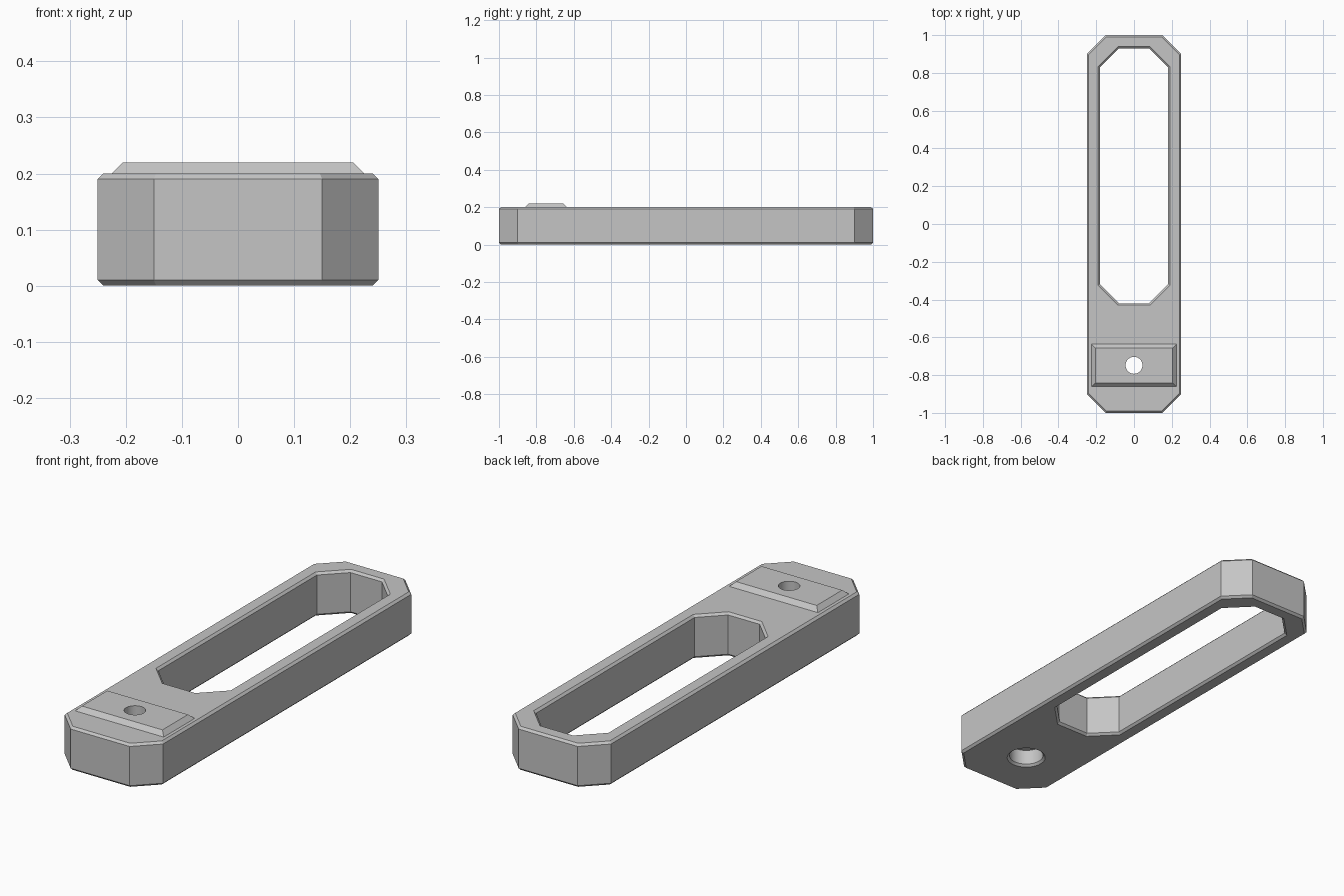
import bpy, bmesh, math

if "Cube" in bpy.data.objects:
    bpy.data.objects.remove(bpy.data.objects["Cube"])

grey = bpy.data.materials.new("light grey")
grey.use_nodes = True
colour = (0.56, 0.56, 0.56, 1)
grey.diffuse_color = colour
grey.node_tree.nodes["Principled BSDF"].inputs["Base Color"].default_value = colour

BEVEL = 0.01
HOLE_Y = -0.748


def octagon(half_x, half_y, cut, grow=0.0):
    """Rectangle with cut corners, offset evenly by grow."""
    x, y = half_x + grow, half_y + grow
    c = cut + grow * (2 - math.sqrt(2))
    return [(x, y - c), (x - c, y), (c - x, y), (-x, y - c),
            (-x, c - y), (c - x, -y), (x - c, -y), (x, c - y)]


def rectangle(x, y):
    return [(x, y), (-x, y), (-x, -y), (x, -y)]


def circle(radius, sides=40):
    return [(radius * math.cos(math.tau * i / sides),
             radius * math.sin(math.tau * i / sides)) for i in range(sides)]


def loft(name, sections, centre_y=0.0):
    """Closed solid through a stack of (z, outline) sections, bottom to top."""
    bm = bmesh.new()
    rings = [[bm.verts.new((x, y + centre_y, z)) for x, y in outline]
             for z, outline in sections]
    count = len(rings[0])
    for low, high in zip(rings, rings[1:]):
        for i in range(count):
            j = (i + 1) % count
            bm.faces.new((low[i], low[j], high[j], high[i]))
    bm.faces.new(rings[0][::-1])
    bm.faces.new(rings[-1])
    mesh = bpy.data.meshes.new(name)
    bm.to_mesh(mesh)
    bm.free()
    mesh.materials.append(grey)
    obj = bpy.data.objects.new(name, mesh)
    bpy.context.collection.objects.link(obj)
    return obj


def combine(target, tool, operation):
    """Apply a boolean and discard the tool."""
    mod = target.modifiers.new(operation.lower(), "BOOLEAN")
    mod.operation, mod.solver, mod.object = operation, "EXACT", tool
    bpy.ops.object.select_all(action="DESELECT")
    bpy.context.view_layer.objects.active = target
    target.select_set(True)
    bpy.ops.object.modifier_apply(modifier=mod.name)
    bpy.data.objects.remove(tool)


# Bar with cut corners and bevelled rims
bar = (0.25, 1.0, 0.1)
body = loft("slotted_bar", [
    (0, octagon(*bar, -BEVEL)), (BEVEL, octagon(*bar)),
    (0.2 - BEVEL, octagon(*bar)), (0.2, octagon(*bar, -BEVEL))])

# Raised pad with sloping sides, rooted in the bar
pad = loft("raised_pad", [
    (0.17, rectangle(0.225, 0.1125)), (0.2, rectangle(0.225, 0.1125)),
    (0.22, rectangle(0.205, 0.0925))], HOLE_Y)
combine(body, pad, "UNION")

# Long slot, flared at both rims
slot = (0.18, 0.675, 0.1)
slot_cutter = loft("slot_cutter", [
    (-BEVEL, octagon(*slot, 2 * BEVEL)), (BEVEL, octagon(*slot)),
    (0.2 - BEVEL, octagon(*slot)), (0.2 + BEVEL, octagon(*slot, 2 * BEVEL))], 0.255)
combine(body, slot_cutter, "DIFFERENCE")

# Screw hole with a wider recess underneath
recess_cutter = loft("recess_cutter", [
    (-BEVEL, circle(0.095)), (BEVEL, circle(0.075)), (0.08, circle(0.075)),
    (0.08, circle(0.045)), (0.3, circle(0.045))], HOLE_Y)
combine(body, recess_cutter, "DIFFERENCE")

bpy.ops.object.shade_smooth_by_angle(angle=math.radians(25))
